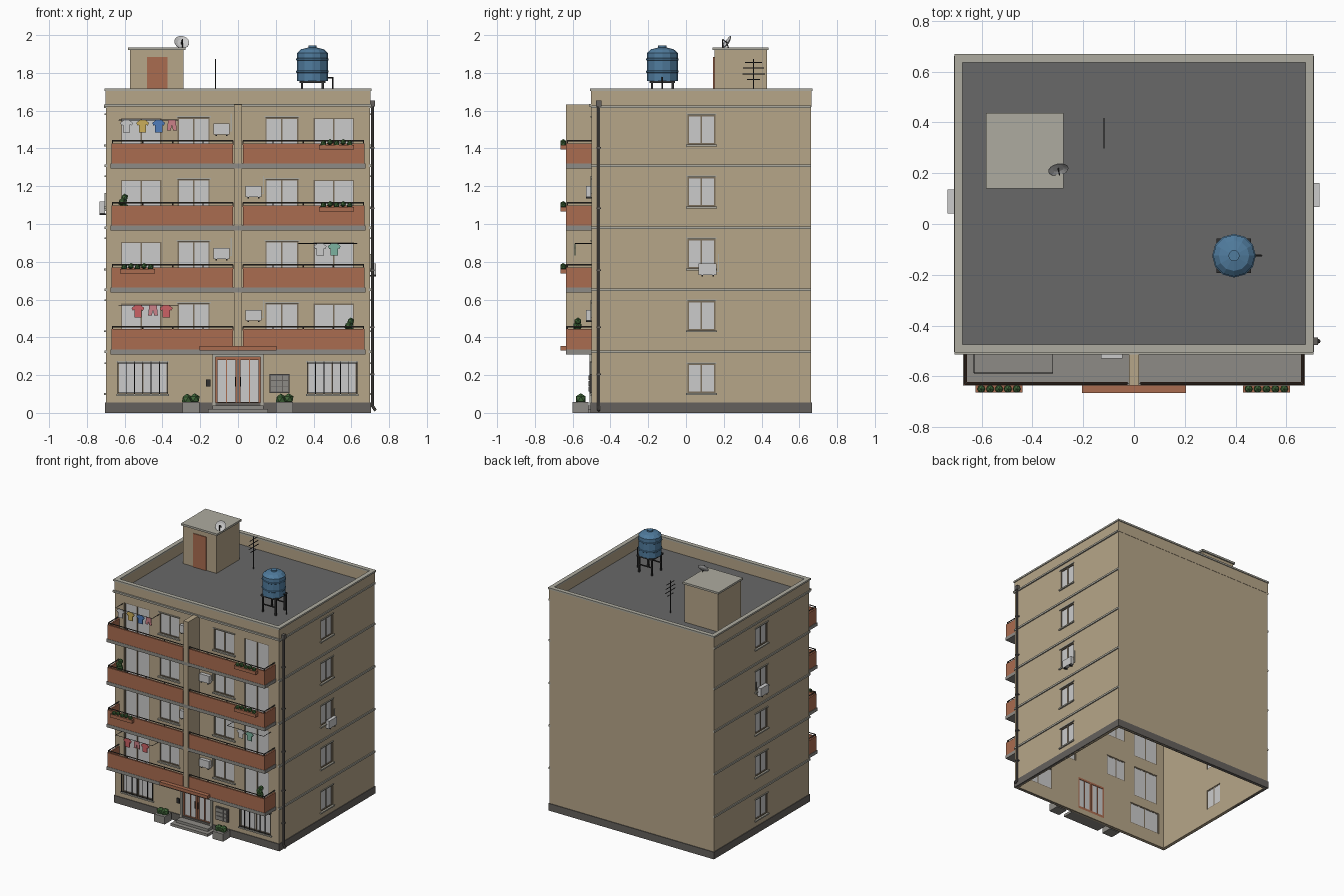
import bpy, bmesh, math
from mathutils import Matrix, Vector

if "Cube" in bpy.data.objects:
    bpy.data.objects.remove(bpy.data.objects["Cube"])

COL = dict(wall=(.47, .38, .25), trim=(.42, .41, .35), plinth=(.13, .12, .11), roof=(.14, .14, .14),
           brick=(.40, .15, .08), rail=(.06, .05, .04), tank=(.08, .2, .34), leaf=(.05, .13, .04),
           slab=(.27, .26, .24), dark=(.03, .03, .03), bronze=(.2, .16, .11), red=(.6, .12, .13),
           pink=(.6, .22, .25), yellow=(.6, .42, .1), blue=(.08, .2, .5), green=(.2, .45, .35))

def finish(name, bm, col=None):
    me = bpy.data.meshes.new(name)
    bmesh.ops.recalc_face_normals(bm, faces=bm.faces)
    bm.to_mesh(me)
    bm.free()
    ob = bpy.data.objects.new(name, me)
    bpy.context.collection.objects.link(ob)
    if col:
        m = bpy.data.materials.get(col) or bpy.data.materials.new(col)
        m.diffuse_color = (*COL[col], 1)
        m.use_nodes = True
        m.node_tree.nodes["Principled BSDF"].inputs["Base Color"].default_value = m.diffuse_color
        me.materials.append(m)
    return ob

def boxes(name, bounds, col=None):
    bm = bmesh.new()
    for x0, x1, y0, y1, z0, z1 in bounds:
        m = Matrix.Translation(((x0+x1)/2, (y0+y1)/2, (z0+z1)/2)) @ Matrix.Diagonal((x1-x0, y1-y0, z1-z0, 1))
        bmesh.ops.create_cube(bm, size=1, matrix=m)
    return finish(name, bm, col)

def rods(name, segs, r, col=None, n=8):
    bm = bmesh.new()
    for a, b in segs:
        a, b = Vector(a), Vector(b)
        q = (b-a).to_track_quat('Z', 'Y').to_matrix().to_4x4()
        bmesh.ops.create_cone(bm, cap_ends=True, segments=n, radius1=r, radius2=r, depth=(b-a).length,
                              matrix=Matrix.Translation((a+b)/2) @ q)
    return finish(name, bm, col)

def balls(name, items, col):
    bm = bmesh.new()
    for x, y, z, r in items:
        bmesh.ops.create_icosphere(bm, subdivisions=1, radius=r, matrix=Matrix.Translation((x, y, z)))
    return finish(name, bm, col)

def lathe(name, prof, loc, col=None, n=12, rot=None):
    bm = bmesh.new()
    vs = [bm.verts.new((r, 0, z)) for r, z in prof]
    es = [bm.edges.new(p) for p in zip(vs, vs[1:])]
    bmesh.ops.spin(bm, geom=vs+es, cent=(0, 0, 0), axis=(0, 0, 1), angle=2*math.pi, steps=n, use_merge=True)
    bmesh.ops.remove_doubles(bm, verts=bm.verts, dist=1e-5)
    bm.transform(Matrix.Translation(loc) @ (rot or Matrix()))
    return finish(name, bm, col)

X, YF, YB, TOP, T = .70, -.50, .662, 1.62, .02
FLOORS = [.335 + .328*k for k in range(4)]

# bounds of a box on a facade: u along the wall, d outwards
def on(face, u0, u1, d0, d1, z0, z1):
    if face == 'front':
        return (u0, u1, YF-d1, YF-d0, z0, z1)
    return (X+d0, X+d1, u0, u1, z0, z1) if face == 'right' else (-X-d1, -X-d0, u0, u1, z0, z1)

holes, glass, frames, sills = [], [], [], []

def window(face, u0, u1, z0, z1, sash=2, sill=True):
    f = .007
    holes.append(on(face, u0, u1, -.1, .1, z0, z1))
    glass.append(on(face, u0, u1, -.015, -.011, z0, z1))
    for a, b, c, d in ((u0, u0+f, z0, z1), (u1-f, u1, z0, z1), (u0+f, u1-f, z0, z0+f), (u0+f, u1-f, z1-f, z1)):
        frames.append(on(face, a, b, -.017, -.004, c, d))
    for i in range(1, sash):
        m = u0 + (u1-u0)*i/sash
        frames.append(on(face, m-.004, m+.004, -.017, -.005, z0+f, z1-f))
    if sill:
        sills.append(on(face, u0-.008, u1+.008, -.01, .01, z0-.01, z0))
        sills.append(on(face, u0-.006, u1+.006, -.002, .006, z1, z1+.008))

for side in ('left', 'right'):
    for z in [.105] + [s+.102 for s in FLOORS]:
        window(side, .008, .156, z, z+.155)
for s in FLOORS:
    for u0, u1 in ((-.32, -.15), (.145, .32)):
        window('front', u0, u1, s+.085, s+.245)
    for u0, u1 in ((-.62, -.405), (.40, .615)):
        window('front', u0, u1, s+.003, s+.243, 2, False)
bars = []
for u0, u1 in ((-.636, -.372), (.367, .63)):
    window('front', u0, u1, .10, .268)
    bars += [on('front', u0+(u1-u0)*i/6-.002, u0+(u1-u0)*i/6+.002, .006, .010, .10, .272) for i in range(7)]
    bars += [on('front', u0, u1, .005, .011, z, z+.004) for z in (.105, .262)]
holes.append((-.12, .12, -.6, -.4, .04, .295))

# hollow, open-bottomed building shell with window openings
shell = boxes('building_walls', [(-X, X, YF, YB, 0, TOP)], 'wall')
inner = boxes('inner_cutter', [(-X+T, X-T, YF+T, YB-T, -1, TOP-.02)])
cut = boxes('opening_cutter', holes)
bpy.context.view_layer.objects.active = shell
for c in (inner, cut):
    md = shell.modifiers.new('cut', 'BOOLEAN')
    md.object, md.operation, md.solver = c, 'DIFFERENCE', 'EXACT'
    bpy.ops.object.modifier_apply(modifier=md.name)
    bpy.data.objects.remove(c)
boxes('window_glass', glass)
boxes('window_frames', frames, 'bronze')
boxes('window_sills', sills, 'trim')
boxes('window_bars', bars, 'dark')

# rectangular ring around the building
def ring(name, o, w, z0, z1, col):
    a, f, b = X+o, YF-o, YB+o
    return boxes(name, [(-a, a, f, f+w, z0, z1), (-a, a, b-w, b, z0, z1),
                        (-a, -a+w, f+w, b-w, z0, z1), (a-w, a, f+w, b-w, z0, z1)], col)
ring('plinth', .005, .02, 0, .055, 'plinth')
ring('parapet', .002, .025, TOP, 1.705, 'wall')
ring('parapet_cap', .008, .033, 1.705, 1.718, 'trim')
boxes('roof_deck', [(-X+.02, X-.02, YF+.02, YB-.02, TOP, TOP+.005)], 'roof')
boxes('floor_bands', [(s*X-.008, s*X+.008, YF-.004, YB, z-.018, z-.004) for s in (-1, 1) for z in FLOORS]
      + [(s*X-.01, s*X+.01, YF-.004, YB, 1.615, 1.628) for s in (-1, 1)], 'trim')
boxes('cornice', [(-X-.008, X+.008, YF-.014, YF, 1.622, 1.636)], 'trim')

# balconies, with a divider fin on the centre line
W, D = .67, -.634
boxes('balcony_slabs', [(-W-.004, W+.004, D-.002, YF, s-.025, s) for s in FLOORS], 'slab')
boxes('balcony_panels', [b for s in FLOORS for b in (
    (-W, -.026, D, D+.012, s, s+.108), (.026, W, D, D+.012, s, s+.108),
    (-W, -W+.012, D+.012, YF, s, s+.108), (W-.012, W, D+.012, YF, s, s+.108))], 'brick')
rails = []
for s in FLOORS:
    z = s+.122
    for g in (-1, 1):
        xo, xi, y = g*(W-.006), g*.026, D+.006
        rails += [((xi, y, z), (xo, y, z)), ((xo, y, z), (xo, YF, z))]
        rails += [((xi+(xo-xi)*i/4, y, s+.1), (xi+(xo-xi)*i/4, y, z)) for i in range(5)]
rods('balcony_rails', rails, .004, 'rail', 6)
boxes('divider_fin', [(-.02, .02, D-.002, YF, .335, 1.632)], 'wall')

# entrance: door, surround, canopy, steps, intercom, mailboxes
boxes('door_glass', [(-.115, .115, -.488, -.484, .045, .29)])
door = [(-.12, .12, -.497, -.48, .28, .295), (-.12, .12, -.497, -.48, .04, .058)]
for g in (-1, 1):
    for a, b in ((.108, .12), (.002, .014)):
        door.append((min(g*a, g*b), max(g*a, g*b), -.497, -.48, .058, .28))
    door.append((g*.061-.002, g*.061+.002, -.495, -.48, .058, .28))
boxes('door_frames', door, 'brick')
rods('door_handles', [((x, -.506, .14), (x, -.506, .19)) for x in (-.012, .012)], .003, 'dark', 6)
boxes('door_surround', [(-.135, -.12, -.51, -.49, .04, .308), (.12, .135, -.51, -.49, .04, .308),
                        (-.12, .12, -.51, -.49, .295, .308)], 'trim')
boxes('canopy', [(-.205, .205, -.665, YF, .33, .354)], 'brick')
boxes('steps', [(-.158, .158, -.595, YF, 0, .02), (-.135, .135, -.56, YF, .02, .04)], 'slab')
boxes('intercom', [(-.17, -.146, -.508, YF, .14, .178)], 'dark')
boxes('mailbox_panel', [(.168, .272, -.512, YF, .106, .207)], 'plinth')
boxes('mailbox_doors', [(.175+.031*i, .203+.031*i, -.517, -.51, .113+.03*j, .139+.03*j)
                        for i in range(3) for j in range(3)], 'slab')

# ground planters and shrubs
for name, x in (('left', -.25), ('right', .247)):
    boxes(name+'_planter', [(x-.045, x+.045, -.60, -.515, 0, .058)], 'slab')
    balls(name+'_shrubs', [(x-.02, -.557, .072, .03), (x+.02, -.557, .074, .03)], 'leaf')

# flower boxes hung outside the railings
for i, (x, s) in enumerate(((.522, FLOORS[3]), (.522, FLOORS[2]), (-.532, FLOORS[1]))):
    boxes(f'flower_box_{i}', [(x-.092, x+.092, -.664, -.636, s+.075, s+.10)], 'brick')
    balls(f'flower_plants_{i}', [(x-.07+.035*j, -.65, s+.108+.006*(j % 2), .017) for j in range(5)], 'leaf')
# potted plants on the balconies
for i, (x, s) in enumerate(((-.605, FLOORS[2]), (.592, FLOORS[0]))):
    lathe(f'plant_pot_{i}', [(0, 0), (.02, 0), (.028, .06), (0, .06)], (x, -.575, s), 'brick', 10)
    rods(f'plant_stem_{i}', [((x, -.575, s+.05), (x, -.575, s+.12))], .006, 'leaf')
    balls(f'plant_leaves_{i}', [(x, -.575, s+.095, .028), (x-.005, -.575, s+.125, .025), (x+.005, -.572, s+.15, .02)], 'leaf')

# air conditioners with pipes
def aircon(name, face, u, z, w=.085, h=.058, d=.03):
    boxes(name, [on(face, u-w/2, u+w/2, .004, d, z, z+h)])
    boxes(name+'_bracket', [on(face, u+k-.004, u+k+.004, 0, d, z-.008, z) for k in (-.028, .028)], 'dark')
    boxes(name+'_pipe', [on(face, u+w/2+.006, u+w/2+.012, 0, .006, z+.02, z+.11),
                         on(face, u+w/2, u+w/2+.012, 0, .006, z+.015, z+.021)], 'trim')
for i, (u, z) in enumerate(((.083, .488), (-.087, .816), (.083, 1.144), (-.087, 1.474))):
    aircon(f'front_aircon_{i}', 'front', u, z)
aircon('right_aircon', 'right', .115, .73, .095, .06)
aircon('left_aircon', 'left', .088, 1.055, .095, .065, .034)

# washing lines
SHIRT = [(-.015, 0), (-.034, -.015), (-.026, -.03), (-.019, -.024), (-.019, -.065),
         (.019, -.065), (.019, -.024), (.026, -.03), (.034, -.015), (.015, 0)]
SHORTS = [(-.02, 0), (-.026, -.055), (-.006, -.055), (0, -.025), (.006, -.055), (.026, -.055), (.02, 0)]
def washing(name, x0, x1, z, items):
    y = -.587
    rods(name+'_line', [((x0, y, z), (x1, y, z))] + [((x, y, z), (x, YF, z)) for x in (x0, x1)], .002, 'dark', 6)
    for i, (x, prof, col) in enumerate(items):
        bm = bmesh.new()
        f = bm.faces.new([bm.verts.new((x+a, y-.003, z+b)) for a, b in prof])
        g = bmesh.ops.extrude_face_region(bm, geom=[f])['geom']
        bmesh.ops.translate(bm, vec=(0, .005, 0), verts=[v for v in g if isinstance(v, bmesh.types.BMVert)])
        finish(f'{name}_garment_{i}', bm, col)
washing('top_left', -.63, -.32, 1.55, [(-.59, SHIRT, None), (-.505, SHIRT, 'yellow'),
                                       (-.42, SHIRT, 'blue'), (-.35, SHORTS, 'pink')])
washing('low_left', -.63, -.32, .57, [(-.53, SHIRT, 'red'), (-.45, SHORTS, 'pink'), (-.38, SHIRT, 'red')])
washing('mid_right', .32, .63, .897, [(.435, SHIRT, None), (.51, SHIRT, 'green')])

# drainpipe with hopper and clamps
px, py = .713, -.462
rods('drainpipe', [((px, py, .03), (px, py, 1.63)), ((px, py, .035), (px+.015, py, .012))], .008, 'plinth')
boxes('drain_hopper', [(px-.013, px+.012, py-.014, py+.014, 1.622, 1.655)], 'plinth')
boxes('drain_clamps', [(X, px+.01, py-.011, py+.011, z, z+.008) for z in (.2, .45, .75, 1.08, 1.4)], 'plinth')

# rooftop stair house
boxes('stair_house', [(-.573, -.288, .15, .428, TOP, 1.922)], 'wall')
boxes('stair_house_roof', [(-.583, -.277, .14, .438, 1.92, 1.935)], 'trim')
boxes('stair_house_door', [(-.483, -.372, .144, .15, TOP, 1.883)], 'brick')

# satellite dish
tilt = Matrix.Rotation(.2, 4, 'Z') @ Matrix.Rotation(math.radians(55), 4, 'X')
c = Vector((-.298, .215, 1.962))
lathe('dish', [(0, -.012), (.022, -.009), (.04, 0), (.04, .002), (.022, -.006), (0, -.009)], c, None, 16, tilt)
tip = c + tilt.to_3x3() @ Vector((0, 0, .026))
rods('dish_mount', [((-.298, .225, 1.93), c), (c, tip), (c+tilt.to_3x3() @ Vector((0, -.036, 0)), tip)], .003, 'dark', 6)

# aerial
ax, ay = -.118, .358
rods('aerial', [((ax, ay, TOP), (ax, ay, 1.873))] + [((ax, ay-l, z), (ax, ay+l, z)) for l, z in
     ((.045, 1.855), (.055, 1.825), (.06, 1.795), (.035, 1.765))], .003, 'dark', 6)

# water tank on a stand
tx, ty = .394, -.125
lathe('water_tank', [(0, 1.758), (.082, 1.758), (.082, 1.80), (.086, 1.803), (.086, 1.81), (.082, 1.813),
                     (.082, 1.865), (.086, 1.868), (.086, 1.875), (.082, 1.878), (.082, 1.905), (.06, 1.925),
                     (.022, 1.934), (.022, 1.944), (0, 1.944)], (tx, ty, 0), 'tank', 12)
legs = [(tx+a*.055, ty+b*.055) for a in (-1, 1) for b in (-1, 1)]
boxes('tank_stand', [(x-.006, x+.006, y-.006, y+.006, TOP, 1.748) for x, y in legs]
      + [(tx-.068, tx+.068, ty-.068, ty+.068, 1.746, 1.758)]
      + [(tx-.055, tx+.055, y-.003, y+.003, 1.68, 1.688) for y in (ty-.055, ty+.055)], 'dark')
rods('tank_pipe', [((tx+.07, ty, 1.775), (.502, ty, 1.775)), ((.502, ty, 1.778), (.502, ty, TOP))], .004, 'dark')
